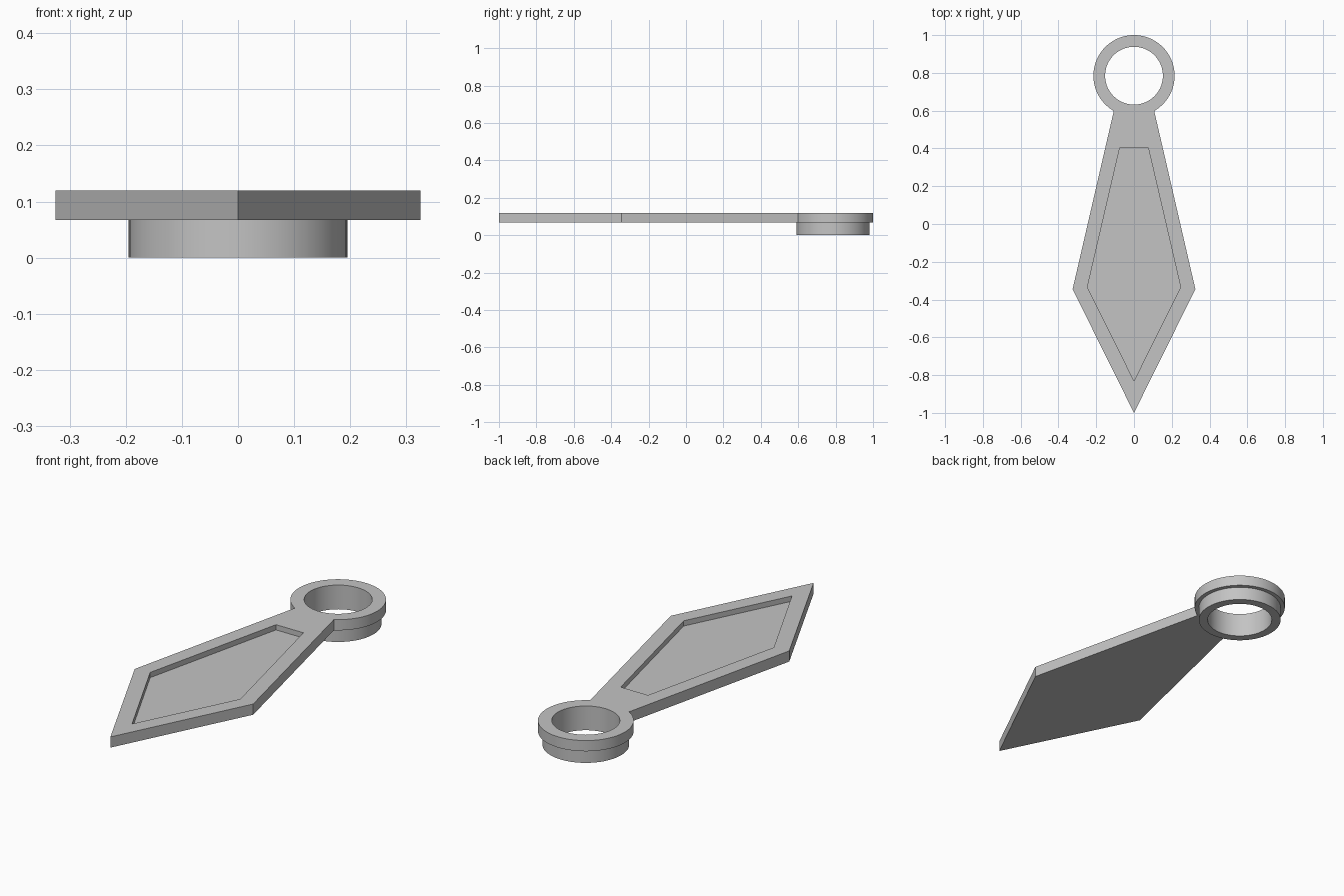
import bpy, bmesh, math

cube = bpy.data.objects.get("Cube")
if cube:
    bpy.data.objects.remove(cube, do_unlink=True)

RING_Y = 0.785
BORE_R, COLLAR_R, RING_R = 0.153, 0.195, 0.215
PLATE_Z, FLOOR_Z, TOP_Z = 0.067, 0.094, 0.12

grey = bpy.data.materials.new("plain_grey")
grey.use_nodes = True
colour = (0.55, 0.55, 0.55, 1)
grey.diffuse_color = colour
grey.node_tree.nodes["Principled BSDF"].inputs["Base Color"].default_value = colour


def arc(radius, start=0.0, sweep=math.tau, steps=72, closed=True):
    count = steps if closed else steps + 1
    angles = [start + sweep * i / steps for i in range(count)]
    return [(radius * math.cos(a), RING_Y + radius * math.sin(a)) for a in angles]


def loop(bm, points, z):
    verts = [bm.verts.new((x, y, z)) for x, y in points]
    for a, b in zip(verts, verts[1:] + verts[:1]):
        bm.edges.new((a, b))
    return verts


def wall(bm, low, high):
    for i in range(len(low)):
        j = (i + 1) % len(low)
        bm.faces.new((low[i], low[j], high[j], high[i]))


def cap(bm, *loops):
    edges = [bm.edges.get((a, b)) for l in loops for a, b in zip(l, l[1:] + l[:1])]
    bmesh.ops.triangle_fill(bm, edges=edges, use_beauty=True)


def finish(bm, name):
    bmesh.ops.recalc_face_normals(bm, faces=bm.faces[:])
    # Merge the flat fills into clean faces
    bmesh.ops.dissolve_limit(bm, angle_limit=0.01, verts=[], edges=bm.edges[:])
    mesh = bpy.data.meshes.new(name)
    bm.to_mesh(mesh)
    bm.free()
    mesh.materials.append(grey)
    obj = bpy.data.objects.new(name, mesh)
    bpy.context.collection.objects.link(obj)
    bpy.ops.object.select_all(action="DESELECT")
    obj.select_set(True)
    bpy.context.view_layer.objects.active = obj
    bpy.ops.object.shade_smooth_by_angle(angle=math.radians(25))
    return obj


# Outline: ring arc running into the kite-shaped blade
half_neck = math.asin(0.107 / RING_R)
outline = arc(RING_R, half_neck - math.pi / 2, math.tau - 2 * half_neck, 64, False)
outline += [(-0.325, -0.345), (0, -1), (0.325, -0.345)]
recess = [(0.075, 0.405), (-0.075, 0.405), (-0.247, -0.335), (0, -0.83), (0.247, -0.335)]
bore = arc(BORE_R)
collar = arc(COLLAR_R)

# Blade and ring plate, with a sunken panel and an opening for the collar
bm = bmesh.new()
outer_low, outer_high = loop(bm, outline, PLATE_Z), loop(bm, outline, TOP_Z)
bore_low, bore_high = loop(bm, bore, PLATE_Z), loop(bm, bore, TOP_Z)
panel_low, panel_high = loop(bm, recess, FLOOR_Z), loop(bm, recess, TOP_Z)
wall(bm, outer_low, outer_high)
wall(bm, bore_low, bore_high)
wall(bm, panel_low, panel_high)
cap(bm, outer_high, bore_high, panel_high)
cap(bm, panel_low)
cap(bm, outer_low, bore_low)
finish(bm, "blade_and_ring")

# Collar under the ring
bm = bmesh.new()
out_low, out_high = loop(bm, collar, 0), loop(bm, collar, PLATE_Z)
in_low, in_high = loop(bm, bore, 0), loop(bm, bore, PLATE_Z)
wall(bm, out_low, out_high)
wall(bm, in_low, in_high)
wall(bm, in_low, out_low)
finish(bm, "ring_collar")
